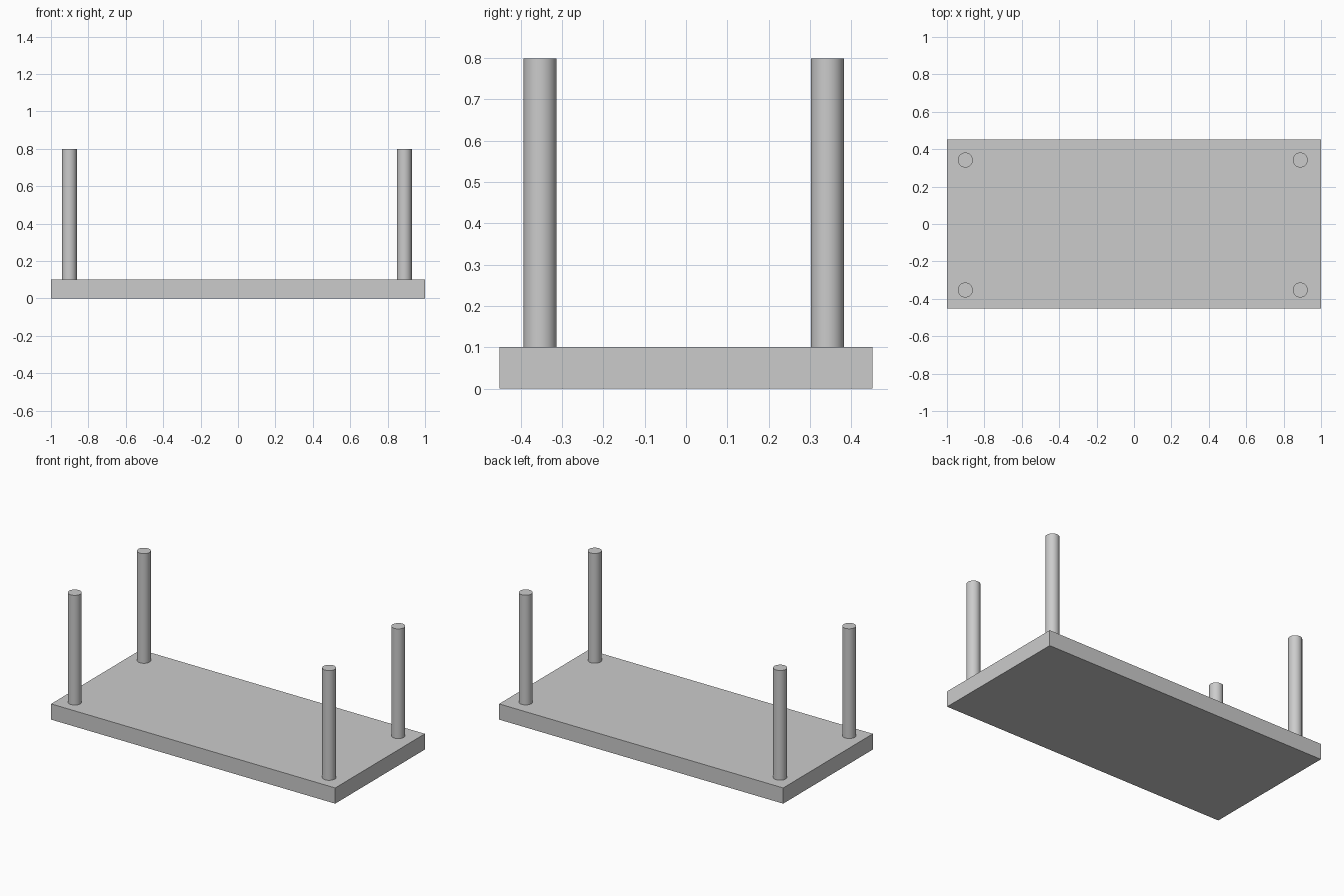
import bpy
import math

default_cube = bpy.data.objects.get("Cube")
if default_cube:
    bpy.data.objects.remove(default_cube, do_unlink=True)

# One plain grey for every part
GREY = (0.6, 0.6, 0.6, 1)
grey = bpy.data.materials.new("light grey")
grey.use_nodes = True
grey.diffuse_color = GREY
grey.node_tree.nodes["Principled BSDF"].inputs["Base Color"].default_value = GREY

SLAB = (2.0, 0.902, 0.1)
TOP = 0.798
RADIUS = 0.04

# Rectangular slab standing on the ground
bpy.ops.mesh.primitive_cube_add(size=1, location=(0, 0, SLAB[2] / 2))
slab = bpy.context.object
slab.name = "tabletop"
slab.scale = SLAB
bpy.ops.object.transform_apply(location=False, rotation=False, scale=True)
slab.data.materials.append(grey)


def add_leg(name, x, y):
    height = TOP - SLAB[2]
    bpy.ops.mesh.primitive_cylinder_add(
        vertices=48, radius=RADIUS, depth=height,
        location=(x, y, SLAB[2] + height / 2))
    leg = bpy.context.object
    leg.name = name
    leg.data.materials.append(grey)
    bpy.ops.object.shade_smooth_by_angle(angle=math.radians(30))


# Four upright legs, set in slightly unevenly from the slab edges
for side, x in (("right", -0.902), ("left", 0.889)):
    for end, y in (("front", -0.353), ("back", 0.342)):
        add_leg(f"{end}_{side}_leg", x, y)
